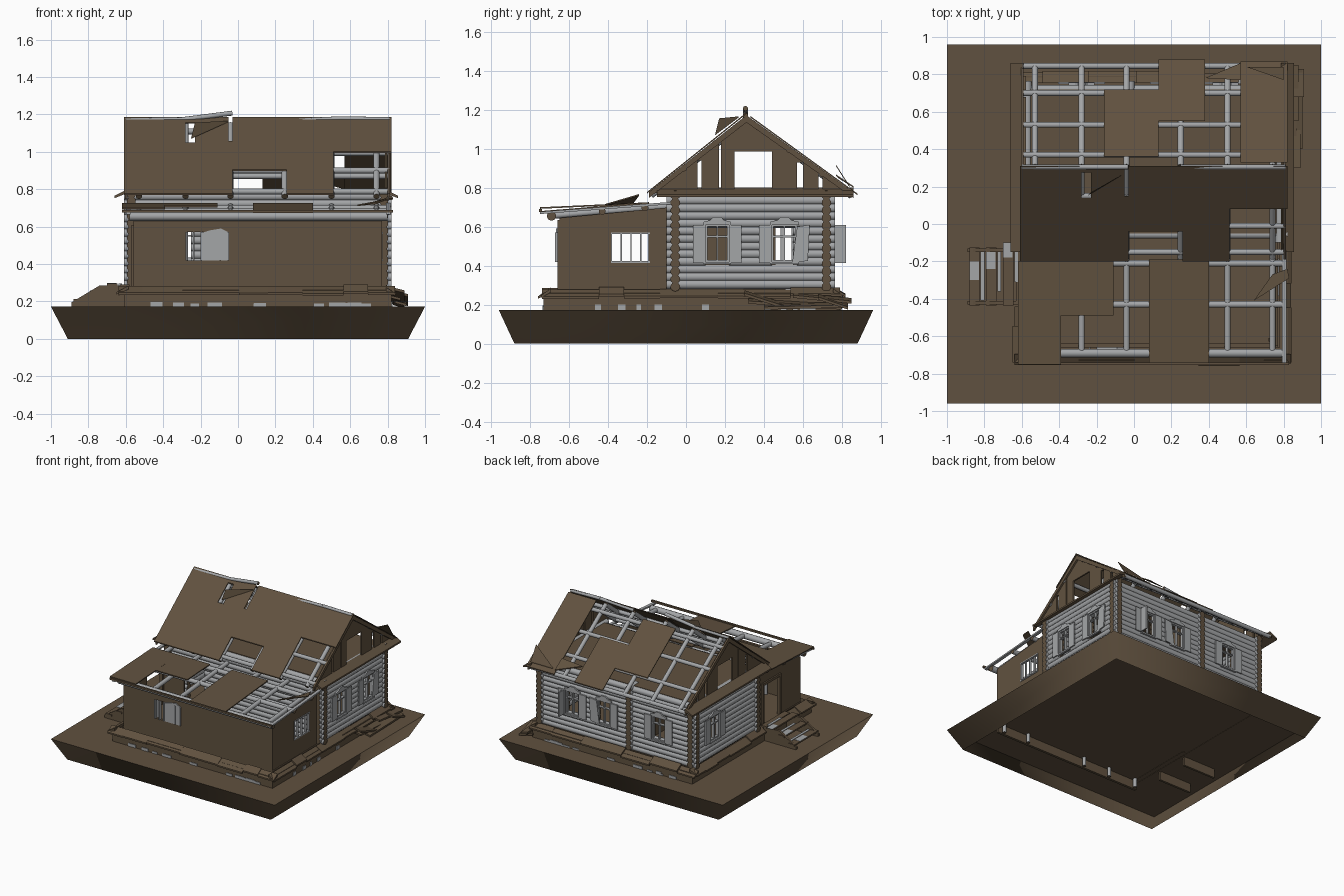
import bpy, bmesh, math, random
from mathutils import Vector as V, Matrix

if "Cube" in bpy.data.objects:
    bpy.data.objects.remove(bpy.data.objects["Cube"])
random.seed(4)

def material(name, col):
    m = bpy.data.materials.new(name)
    m.diffuse_color = (*col, 1)
    m.use_nodes = True
    m.node_tree.nodes["Principled BSDF"].inputs["Base Color"].default_value = m.diffuse_color
    return m
MATS = [material("weathered_brown", (0.118, 0.083, 0.05)),
        material("weathered_grey", (0.37, 0.38, 0.39))]
BROWN, GREY = 0, 1

class Part:
    """One named object made of several simple solids."""
    def __init__(s, name):
        s.name, s.bm = name, bmesh.new()
    def prism(s, pts, off, mat=BROWN):
        off = V(off)
        a = [s.bm.verts.new(p) for p in pts]
        b = [s.bm.verts.new(V(p) + off) for p in pts]
        n = len(a)
        fs = [s.bm.faces.new(a), s.bm.faces.new(b[::-1])]
        fs += [s.bm.faces.new((a[i], a[(i+1) % n], b[(i+1) % n], b[i])) for i in range(n)]
        for f in fs:
            f.material_index = mat
    def box(s, x0, x1, y0, y1, z0, z1, mat=BROWN):
        s.prism([(x0, y0, z0), (x1, y0, z0), (x1, y1, z0), (x0, y1, z0)], (0, 0, z1-z0), mat)
    def pole(s, p, q, r, mat=GREY, cap=BROWN, n=10):
        p, q = V(p), V(q)
        d = q - p
        R = d.to_track_quat('Z', 'Y')
        s.prism([p + R @ V((r*math.cos(t), r*math.sin(t), 0))
                 for t in (2*math.pi*(i+.5)/n for i in range(n))], d, mat)
        s.bm.faces.ensure_lookup_table()
        for f in s.bm.faces[-n-2:-n]:
            f.material_index = cap
    def done(s, smooth=0):
        bmesh.ops.recalc_face_normals(s.bm, faces=s.bm.faces[:])
        me = bpy.data.meshes.new(s.name)
        s.bm.to_mesh(me)
        s.bm.free()
        ob = bpy.data.objects.new(s.name, me)
        bpy.context.collection.objects.link(ob)
        for m in MATS:
            me.materials.append(m)
        if smooth:
            bpy.ops.object.select_all(action='DESELECT')
            ob.select_set(True)
            bpy.context.view_layer.objects.active = ob
            bpy.ops.object.shade_smooth_by_angle(angle=math.radians(smooth))

# ground block: a hollow flared shell, open underneath
p = Part("ground_block")
lo = [p.bm.verts.new((x*.91, y*.88, 0)) for x, y in ((-1, -1), (1, -1), (1, 1), (-1, 1))]
hi = [p.bm.verts.new((x, y*.96, .172)) for x, y in ((-1, -1), (1, -1), (1, 1), (-1, 1))]
p.bm.faces.new(hi)
for i in range(4):
    j = (i+1) % 4
    p.bm.faces.new((lo[i], lo[j], hi[j], hi[i]))
p.done(95)

# foundation ring with bare patches, and the floor above it
p = Part("foundation")
for r in ((-.61, .82, -.73, -.70), (-.61, .82, .76, .79), (-.61, -.58, -.70, .76), (.79, .82, -.70, .76)):
    p.box(*r, .17, .26)
for i in range(12):
    u, w = random.uniform(-.55, .7), random.uniform(.04, .1)
    p.box(u, u+w, -.735, -.73, .172, .172+random.uniform(.01, .025), GREY)
    p.box(u, u+w, .79, .795, .172, .172+random.uniform(.01, .025), GREY)
    p.box(.82, .825, u, u+w/2, .172, .2, GREY)
p.done()
p = Part("floor")
p.box(-.57, .78, -.66, .74, .268, .275)
p.done()

# sloping skirt boards round the foundation
p = Part("skirt_boards")
def skirt(a, b, fixed, sign, along_x):
    u = a
    while u < b:
        e = min(b, u + random.uniform(.12, .3))
        d, z = random.uniform(.045, .065), random.uniform(-.008, .008)
        prof = [(fixed, .285+z), (fixed+sign*d, .25+z), (fixed+sign*d, .238+z), (fixed, .265+z)]
        if along_x:
            p.prism([(u, f, h) for f, h in prof], (e-u, 0, 0))
        else:
            p.prism([(f, u, h) for f, h in prof], (0, e-u, 0))
        u = e
skirt(-.64, .84, -.695, -1, True)
skirt(-.64, .84, .755, 1, True)
skirt(-.74, .79, .79, 1, False)
skirt(-.74, -.44, -.585, -1, False)
skirt(-.12, .79, -.585, -1, False)
p.done()

# fallen boards on the right
p = Part("fallen_boards")
for y0, y1, x, z0, z1 in ((.32, .8, .84, .22, .19), (.4, .83, .87, .19, .2), (.3, .55, .86, .26, .18),
                          (.55, .85, .85, .25, .22), (.68, .83, .88, .24, .19)):
    p.prism([(x-.03, y0, z0), (x+.03, y0, z0-.015), (x+.03, y1, z1-.015), (x-.03, y1, z1)], (0, 0, .014))
p.done()

# log walls: each course is split round the openings
def spans(a, b, z, holes):
    out = [(a, b)]
    for h0, h1, z0, z1 in holes:
        if z0 < z < z1:
            out = [s for l, r in out for s in ((l, min(r, h0)), (max(l, h1), r)) if s[1]-s[0] > .01]
    return out
BACK = [(-.34, -.22, .42, .61), (.15, .27, .42, .61), (.43, .55, .42, .61)]
RIGHT = [(.10, .22, .42, .61), (.44, .57, .42, .61)]
LEFT = [(.43, .55, .42, .61)]
walls = Part("log_walls")
for i in range(13):
    z = .292 + i*.0392
    for y, holes in ((-.055, [(-.4, -.25, .27, .6)]), (.72, BACK)):
        for a, b in spans(-.61, .82, z, holes):
            walls.pole((a, y, z), (b, y, z), .0245)
    for x, holes in ((-.57, LEFT), (.78, RIGHT)):
        for a, b in spans(-.1, .765, z+.012, holes):
            walls.pole((x, a, z+.012), (x, b, z+.012), .0245)
    walls.pole((-.02, .66, z+.012), (-.02, .765, z+.012), .0245)
walls.done(40)

# inner partition with a doorway, and ceiling
p = Part("partition")
p.box(-.03, -.01, -.04, .46, .275, .775)
p.box(-.03, -.01, .58, .7, .275, .775)
p.box(-.03, -.01, .46, .58, .6, .775)
p.done()
p = Part("ceiling")
p.box(-.57, .78, -.05, .72, .775, .79)
p.done()

# windows with mullions, shutters and carved heads; local axes are along, outward, up
def frame(axis, fixed):
    c = {'+x': ((0, 1, 0), (1, 0, 0)), '-x': ((0, 1, 0), (-1, 0, 0)),
         '+y': ((1, 0, 0), (0, 1, 0)), '-y': ((1, 0, 0), (0, -1, 0))}[axis]
    M = Matrix((c[0], c[1], (0, 0, 1))).transposed().to_4x4()
    M.translation = V(c[1]) * abs(fixed)
    return M
def plate(p, M, pts, n0, n1, mat=GREY):
    p.prism([M @ V((u, n0, z)) for u, z in pts], M.to_3x3() @ V((0, n1-n0, 0)), mat)
def rect(a, b, c, d, tilt=0):
    return [(a+tilt, c), (b+tilt*.4, c-tilt*.4), (b, d), (a, d+tilt*.4)]
def window(p, M, u0, u1, z0, z1, tilt=0):
    m = (u0+u1)/2
    for a, b, c, d in ((u0, u0+.01, z0, z1), (u1-.01, u1, z0, z1), (u0, u1, z0, z0+.01),
                       (u0, u1, z1-.01, z1), (m-.004, m+.004, z0, z1), (u0, u1, z1-.064, z1-.056)):
        plate(p, M, rect(a, b, c, d), -.02, .004)
    plate(p, M, rect(u0-.065, u0, z0-.005, z1), .004, .014)
    plate(p, M, rect(u1, u1+.065, z0-.005, z1, -tilt), .004, .014)
    plate(p, M, [(u0-.01, z1), (u1+.01, z1), (u1+.01, z1+.015), (m+.035, z1+.024), (m+.02, z1+.04),
                 (m-.02, z1+.04), (m-.035, z1+.024), (u0-.01, z1+.015)], .0, .012)
    plate(p, M, rect(u0-.01, u1+.01, z0-.012, z0), 0, .016)
p = Part("windows_and_shutters")
for holes, M in ((BACK, frame('+y', .744)), (RIGHT, frame('+x', .804)), (LEFT, frame('-x', .594))):
    for k, h in enumerate(holes):
        window(p, M, *h, tilt=.025 if k == 1 else 0)
# one back shutter hanging open
p.box(.56, .57, .75, .82, .415, .61, GREY)
p.done()

# annex walls with sloping side tops, reaching below ground
p = Part("annex_walls")
p.box(-.56, -.28, -.66, -.64, .1, .635)
p.box(-.05, .77, -.66, -.64, .1, .635)
p.box(-.28, -.05, -.66, -.64, .1, .42)
p.box(-.28, -.05, -.66, -.64, .57, .635)
for x, a, b, z0, z1 in ((.75, -.38, -.19, .42, .57), (-.56, -.39, -.18, .27, .585)):
    for y0, y1, c, d in ((-.65, a, .17, z1), (b, -.08, .17, z1), (a, b, .17, z0)):
        p.box(x, x+.02, y0, y1, c, d)
    p.prism([(x, -.65, z1), (x, -.08, z1), (x, -.08, .7), (x, -.65, .645)], (.02, 0, 0))
p.done()
p = Part("annex_posts")
for x in (-.53, -.28, -.04, .5, .73):
    p.pole((x, -.62, .1), (x, -.62, .64), .014)
p.done(40)
p = Part("annex_windows_and_door")
M = frame('+x', .765)
for u in (-.385, -.335, -.285, -.235, -.195):
    plate(p, M, rect(u, u+.006, .42, .57), -.01, .008)
for z in (.415, .563):
    plate(p, M, rect(-.385, -.185, z, z+.008), -.01, .01)
M = frame('-y', .655)
plate(p, M, [(-.2, .42), (-.05, .42), (-.05, .57), (-.09, .59), (-.15, .58), (-.2, .565)], -.01, .012)
for u in (-.28, -.24, -.2, -.1, -.055):
    plate(p, M, rect(u, u+.008, .42, .57), -.01, .016)
# door frame and leaf swung inward
M = frame('-x', .56)
for u in (-.4, -.185):
    plate(p, M, rect(u, u+.015, .275, .6), -.015, .012, BROWN)
plate(p, M, rect(-.4, -.17, .585, .605), -.015, .012, BROWN)
p.box(-.54, -.36, -.175, -.165, .28, .58)
p.done()

# entrance steps
p = Part("entrance_steps")
for y in (-.43, -.15):
    p.prism([(-.89, y, .1), (-.89, y, .195), (-.74, y, .285), (-.6, y, .285), (-.6, y, .1)], (0, .018, 0))
for k, (x, z) in enumerate(((-.88, .2), (-.79, .245), (-.7, .285))):
    p.box(x, x+.055, -.435, -.125, z, z+.012)
    p.box(x+.06, x+.08, -.41+.05*k, -.15, z, z+.012, GREY)
    p.box(x, x+.05, -.3+.06*k, -.2+.05*k, z+.012, z+.014, GREY)
p.box(-.63, -.58, -.43, -.13, .275, .29)
p.done()

# roof frame: rafters and battens
front = lambda y: .77 + (y+.2)*.8
back = lambda y: 1.175 - (y-.31)*.725
lean = lambda y: .672 + (y+.75)*.082
p = Part("roof_frame")
for x in (-.53, -.28, -.04, .25, .5, .74):
    p.pole((x, -.18, front(-.18)-.025), (x, .31, 1.145), .017)
    p.pole((x, .85, back(.85)-.025), (x, .31, 1.145), .017)
    p.pole((x, -.69, lean(-.69)-.02), (x, -.08, lean(-.08)-.02), .017)
for y, f in ((-.15, front), (-.01, front), (.15, front), (.37, back), (.53, back), (.7, back), (.845, back)):
    p.pole((-.6, y, f(y)-.022), (.81, y, f(y)-.022), .016)
for y in (-.43, -.21):
    p.pole((-.58, y, lean(y)-.019), (.81, y, lean(y)-.019), .018)
p.pole((-.58, -.69, .655), (.8, -.69, .655), .024)
for a, b, c, d in ((-.6, 1.175, -.3, 1.18), (-.3, 1.18, -.03, 1.215), (.25, 1.17, .55, 1.185), (.55, 1.185, .81, 1.18)):
    p.pole((a, .305, b-.008), (c, .305, d-.008), .013)
p.done(40)

# roof sheets, laid on their slope
def sheet(p, f, x0, x1, y0, y1, lift=0):
    p.prism([(x0, y0, f(y0)+lift), (x1, y0, f(y0)+lift), (x1, y1, f(y1)), (x0, y1, f(y1))], (0, 0, .008))
p = Part("front_roof_sheets")
for r in ((-.61, -.28, -.2, .31), (-.28, -.23, -.2, .14), (-.28, -.23, .275, .31), (-.23, -.05, -.2, .31),
          (-.05, -.03, -.2, .15), (-.03, .26, -.04, .31), (.26, .51, -.2, .31), (.51, .82, .08, .31)):
    sheet(p, front, *r)
p.prism([(-.25, .15, 1.07), (-.05, .27, 1.16), (-.23, .17, 1.15)], (0, 0, .006))
p.done()
p = Part("back_roof_sheets")
for r in ((-.16, .13, .36, .72), (.13, .38, .55, .88), (.57, .82, .33, .87)):
    sheet(p, back, *r)
p.prism([(.38, .78, .85), (.57, .86, .8), (.57, .77, .86)], (0, 0, .008))
p.prism([(.6, .84, .8), (.8, .84, .8), (.8, .77, .91)], (0, 0, .008))
p.done()
p = Part("annex_roof_sheets")
for r in ((-.62, -.39, -.75, -.2, .02), (-.39, -.11, -.49, -.2, .01), (.08, .4, -.75, -.19, .0)):
    sheet(p, lean, *r)
p.prism([(.64, -.41, .71), (.83, -.29, .745), (.82, -.24, .76), (.74, -.27, .72)], (0, 0, .008))
p.box(-.62, .83, -.755, -.74, .675, .69)
for x in (.79, -.6):
    p.prism([(x, -.75, .665), (x+.025, -.75, .665), (x+.025, -.08, .715), (x, -.08, .715)], (0, 0, .012), GREY)
p.done()

# gables: boards with gaps, rake boards and small sloping ledge
p = Part("gables")
top = lambda y: min(front(y), back(y)) - .02
for s in (1, -1):
    x = .785 if s > 0 else -.59
    for a, b, z in ((-.13, .06, .79), (.08, .17, .79), (.18, .25, .79), (.25, .31, .985), (.31, .44, .985),
                    (.44, .57, .79), (.6, .68, .79), (.7, .79, .79), (.06, .08, .94), (.57, .6, .93)):
        p.prism([(x, a, z), (x, b, z), (x, b, max(z+.005, top(b))), (x, a, max(z+.005, top(a)))], (.012, 0, 0))
    for y0, f in ((-.19, front), (.86, back)):
        p.prism([(x+s*.015, y0, f(y0)-.03), (x+s*.015, .31, 1.135),
                 (x+s*.015, .31, 1.172), (x+s*.015, y0, f(y0))], (.014, 0, 0))
    e = x + s*.07
    p.prism([(x, -.15, .8), (e, -.15, .765), (e, -.15, .752), (x, -.15, .78)], (0, 1.01, 0))
p.done()
